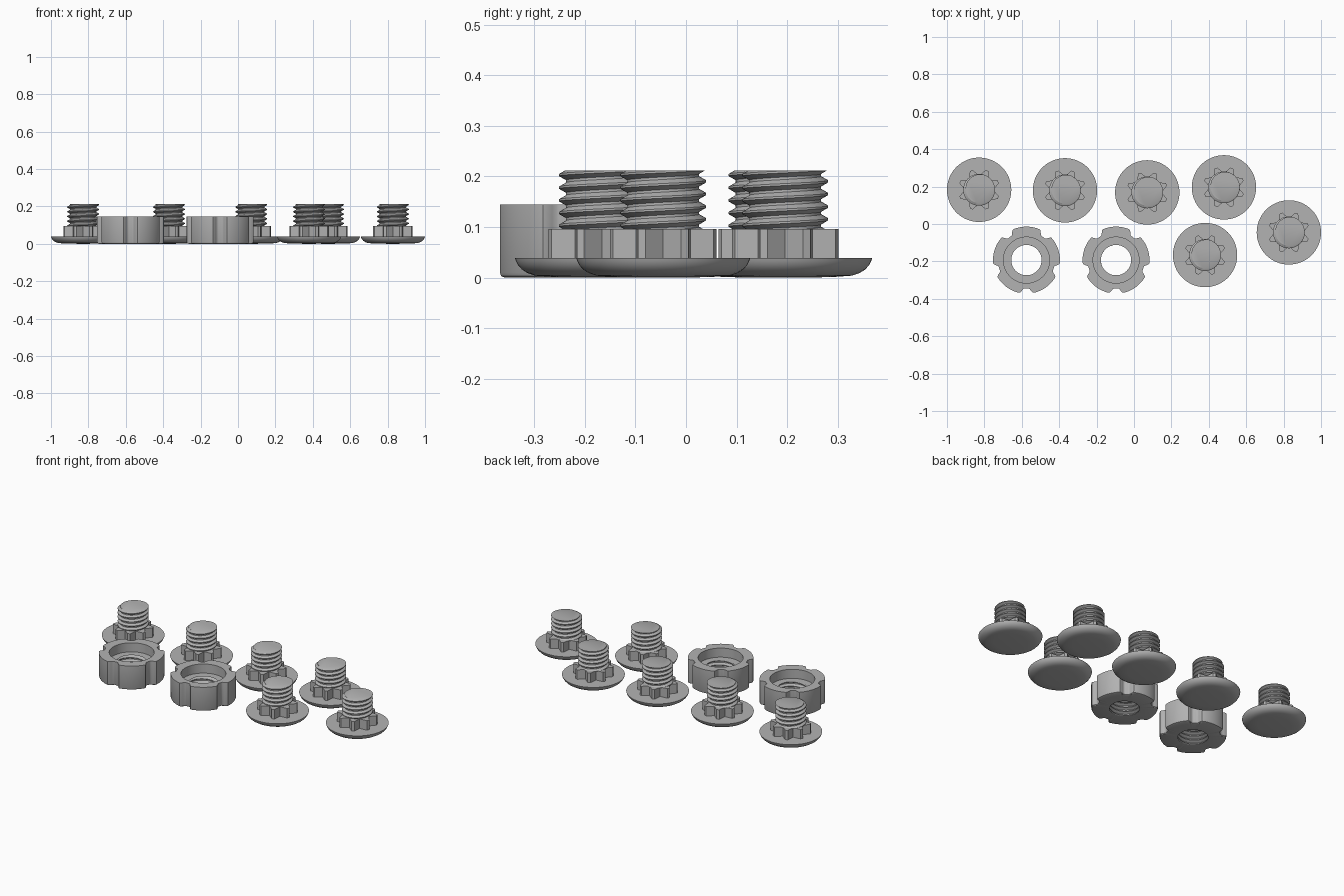
import bpy, bmesh
from math import sin, cos, pi, radians, floor

cube = bpy.data.objects.get("Cube")
if cube:
    bpy.data.objects.remove(cube, do_unlink=True)

steel = bpy.data.materials.new("grey steel")
steel.use_nodes = True
steel.diffuse_color = (0.45, 0.45, 0.45, 1)
steel.node_tree.nodes["Principled BSDF"].inputs["Base Color"].default_value = (0.45, 0.45, 0.45, 1)


def make_mesh(name, bm):
    bmesh.ops.remove_doubles(bm, verts=bm.verts, dist=0.0002)
    mesh = bpy.data.meshes.new(name)
    bm.to_mesh(mesh)
    bm.free()
    mesh.materials.append(steel)
    return mesh


def skin(bm, rows, close):
    """Bridge neighbouring rows of vertices with quads."""
    count = len(rows[0])
    for low, high in zip(rows, rows[1:]):
        for i in range(count if close else count - 1):
            j = (i + 1) % count
            bm.faces.new((low[i], low[j], high[j], high[i]))


def loft(name, rings, angles):
    """Stack rings given as (radius function, height)."""
    bm = bmesh.new()
    rows = [[bm.verts.new((f(a) * cos(a), f(a) * sin(a), z)) for a in angles]
            for f, z in rings]
    skin(bm, rows, True)
    return make_mesh(name, bm)


def circle(r):
    return lambda a: r


def evenly(n):
    return [2 * pi * i / n for i in range(n)]


def thread(name, root, crest, z0, z1, pitch, inward=False):
    """Helical thread strip, trimmed flat at both ends."""
    steps = 48
    shape = [(0, root), (0.2, root), (0.52, crest), (0.68, crest), (1, root)]

    def radius(phase):
        p = phase - floor(phase + 1e-6)
        for (p0, r0), (p1, r1) in zip(shape, shape[1:]):
            if p <= p1:
                return r0 + (r1 - r0) * max(0, p - p0) / (p1 - p0)
        return root

    bm = bmesh.new()
    rows = []
    for turn in range(-1, int((z1 - z0) / pitch) + 2):
        for p, _ in shape[:-1]:
            row = []
            for i in range(steps + 1):
                t = i / steps
                z = min(max(z0 + (turn + p + t) * pitch, z0), z1)
                r = radius((z - z0) / pitch - t)
                row.append(bm.verts.new((r * cos(2 * pi * t), r * sin(2 * pi * t), z)))
            rows.append(row)
    skin(bm, rows, False)
    bmesh.ops.remove_doubles(bm, verts=bm.verts, dist=0.0002)
    bmesh.ops.dissolve_degenerate(bm, edges=bm.edges, dist=0.0001)
    if inward:
        bmesh.ops.reverse_faces(bm, faces=bm.faces)
    else:
        bmesh.ops.holes_fill(bm, edges=[e for e in bm.edges if e.is_boundary], sides=0)
    return make_mesh(name, bm)


# Screw head: shallow rounded button with a flat upper face
head_profile = [(0, 0), (0.09, 0.001), (0.132, 0.004), (0.147, 0.009), (0.158, 0.016),
                (0.166, 0.025), (0.17, 0.033), (0.172, 0.039), (0, 0.039)]
head = loft("screw_head", [(circle(r), z) for r, z in head_profile], evenly(64))

# Star collar: eight blunt teeth
tooth = pi / 4
star_angles = []
for k in range(8):
    star_angles += [k * tooth] + [(k + 0.5) * tooth + radians(d) for d in (-4, 4)]


def star(a):
    return 0.076 if abs(a / tooth - round(a / tooth)) < 0.01 else 0.111


collar = loft("star_collar", [(star, 0.038), (star, 0.096), (circle(0), 0.096)], star_angles)
shank = thread("threaded_shank", 0.071, 0.085, 0.094, 0.212, 0.025)


# Nut: five lobes between rounded grooves, with a counterbore
def lobes(r):
    def outline(a):
        off = (a - radians(54) + pi / 5) % (2 * pi / 5) - pi / 5
        s = min(1, max(0, (radians(12.5) - abs(off)) / radians(8)))
        return r - 0.027 * s * s * (3 - 2 * s)
    return outline


nut_rings = [(circle(0.081), 0), (lobes(0.169), 0), (lobes(0.176), 0.003),
             (lobes(0.179), 0.01), (lobes(0.179), 0.145), (circle(0.123), 0.145),
             (circle(0.123), 0.09), (circle(0.081), 0.09)]
nut = loft("nut_body", nut_rings, evenly(180))
nut_thread = thread("nut_thread", 0.097, 0.081, 0, 0.09, 0.025, inward=True)


def place(meshes, spots):
    for n, (x, y) in enumerate(spots, 1):
        for mesh in meshes:
            ob = bpy.data.objects.new(f"{mesh.name}_{n}", mesh)
            ob.location = (x, y, 0)
            bpy.context.collection.objects.link(ob)


place([head, collar, shank], [(-0.828, 0.183), (-0.369, 0.18), (0.071, 0.169),
                              (0.481, 0.196), (0.828, -0.045), (0.38, -0.166)])
place([nut, nut_thread], [(-0.575, -0.193), (-0.096, -0.193)])

# Smooth round surfaces, keep edges crisp
bpy.ops.object.select_all(action="DESELECT")
for ob in bpy.context.collection.objects:
    if ob.type == "MESH":
        ob.select_set(True)
        bpy.context.view_layer.objects.active = ob
bpy.ops.object.shade_smooth_by_angle(angle=radians(30))
